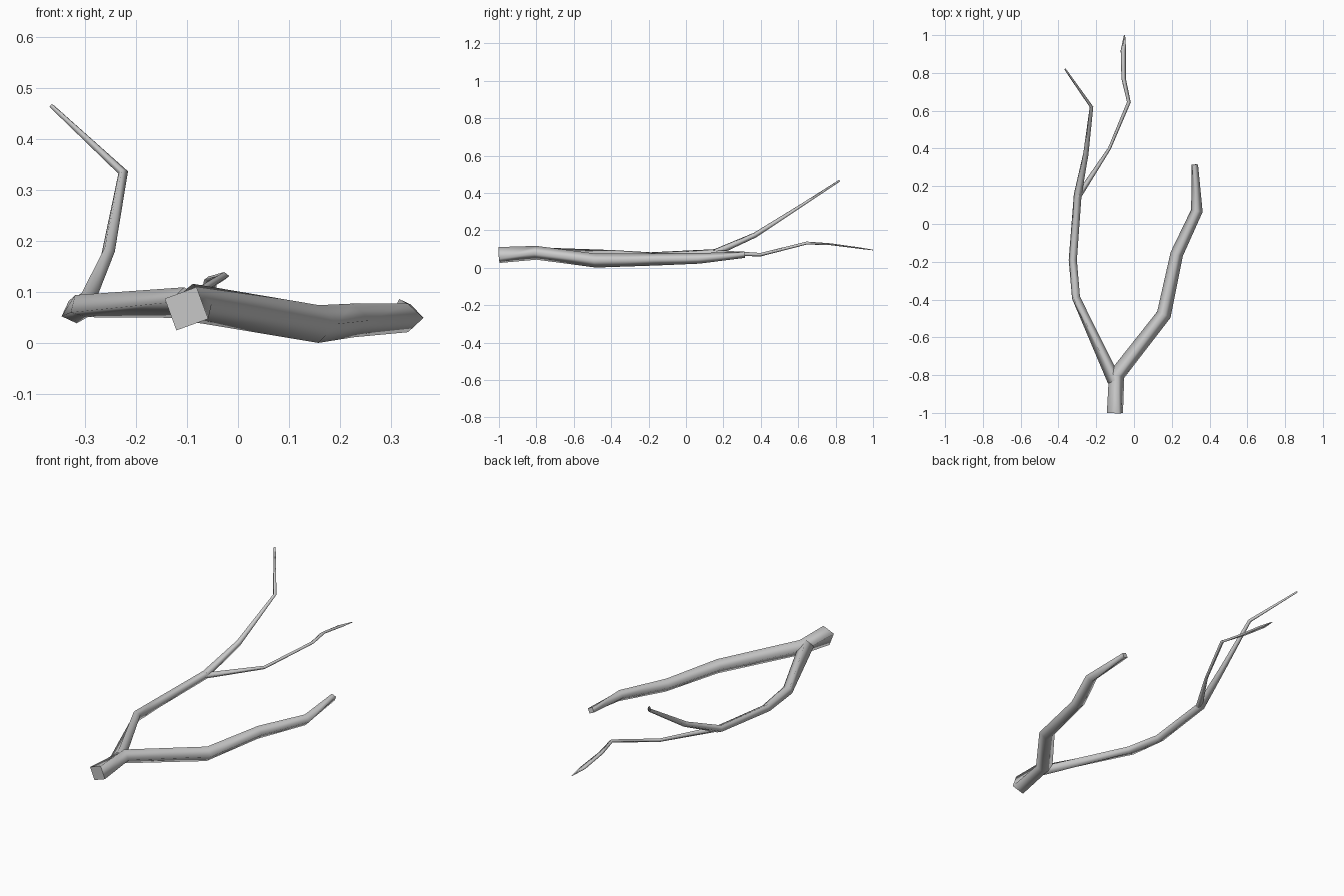
import bpy, math
from mathutils import Vector

if "Cube" in bpy.data.objects:
    bpy.data.objects.remove(bpy.data.objects["Cube"])


def limb(name, rings, sides=4):
    """Tapered four-sided tube. Each ring: x, y, z, half width, half height, twist in degrees."""
    pts = [Vector(r[:3]) for r in rings]
    n = len(pts)
    verts, faces = [], []
    for i, (x, y, z, w, h, twist) in enumerate(rings):
        # ring lies across the average direction of its neighbours
        a = (pts[i] - pts[i - 1]).normalized() if i > 0 else Vector((0, 0, 0))
        b = (pts[i + 1] - pts[i]).normalized() if i < n - 1 else Vector((0, 0, 0))
        d = (a + b).normalized()
        side = d.cross(Vector((0, 0, 1))).normalized()
        up = side.cross(d)
        for k in range(sides):
            t = math.radians(twist) + 2 * math.pi * k / sides
            verts.append(pts[i] + side * (w * math.cos(t)) + up * (h * math.sin(t)))
    for i in range(n - 1):
        for k in range(sides):
            p, q = i * sides + k, i * sides + (k + 1) % sides
            faces.append((p, q, q + sides, p + sides))
    faces.append(tuple(reversed(range(sides))))
    faces.append(tuple(range((n - 1) * sides, n * sides)))
    # outward winding: side x up points back along the limb
    faces = [f[::-1] for f in faces] if Vector((0, 1, 0)).cross(Vector((0, 0, 1))).x < 0 else faces
    mesh = bpy.data.meshes.new(name)
    mesh.from_pydata([tuple(v) for v in verts], [], faces)
    for f in mesh.polygons:
        f.use_smooth = f.index < len(faces) - 2   # cut ends stay flat
    obj = bpy.data.objects.new(name, mesh)
    bpy.context.collection.objects.link(obj)
    # make sure normals face outward
    import bmesh
    bm = bmesh.new()
    bm.from_mesh(mesh)
    bmesh.ops.recalc_face_normals(bm, faces=bm.faces)
    bm.to_mesh(mesh)
    bm.free()
    return obj


# Thick main branch, from the cut base to the right-hand stub
limb("main_branch", [
    (-0.101, -1.00, 0.068, 0.047, 0.047, -25),
    (-0.092, -0.80, 0.080, 0.043, 0.037, -5),
    (0.158, -0.48, 0.038, 0.039, 0.037, 0),
    (0.226, -0.16, 0.045, 0.034, 0.033, 0),
    (0.333, 0.07, 0.050, 0.031, 0.028, 0),
    (0.322, 0.315, 0.070, 0.018, 0.018, 20),
])

# Thinner left branch, running on into the rising twig
limb("left_branch", [
    (-0.105, -0.83, 0.080, 0.036, 0.030, 0),
    (-0.307, -0.39, 0.073, 0.025, 0.025, 30),
    (-0.324, -0.19, 0.061, 0.023, 0.023, 20),
    (-0.298, 0.155, 0.080, 0.022, 0.021, 20),
    (-0.255, 0.37, 0.175, 0.015, 0.015, 20),
    (-0.225, 0.62, 0.335, 0.010, 0.008, 20),
    (-0.365, 0.82, 0.465, 0.005, 0.005, 20),
])

# Low side twig ending in a flattened tip
limb("side_twig", [
    (-0.300, 0.14, 0.080, 0.017, 0.016, 0),
    (-0.130, 0.40, 0.070, 0.008, 0.009, 0),
    (-0.027, 0.645, 0.132, 0.010, 0.008, 0),
    (-0.055, 0.77, 0.126, 0.012, 0.005, 15),
    (-0.056, 0.92, 0.106, 0.015, 0.004, 15),
    (-0.050, 1.00, 0.095, 0.003, 0.002, 0),
])
